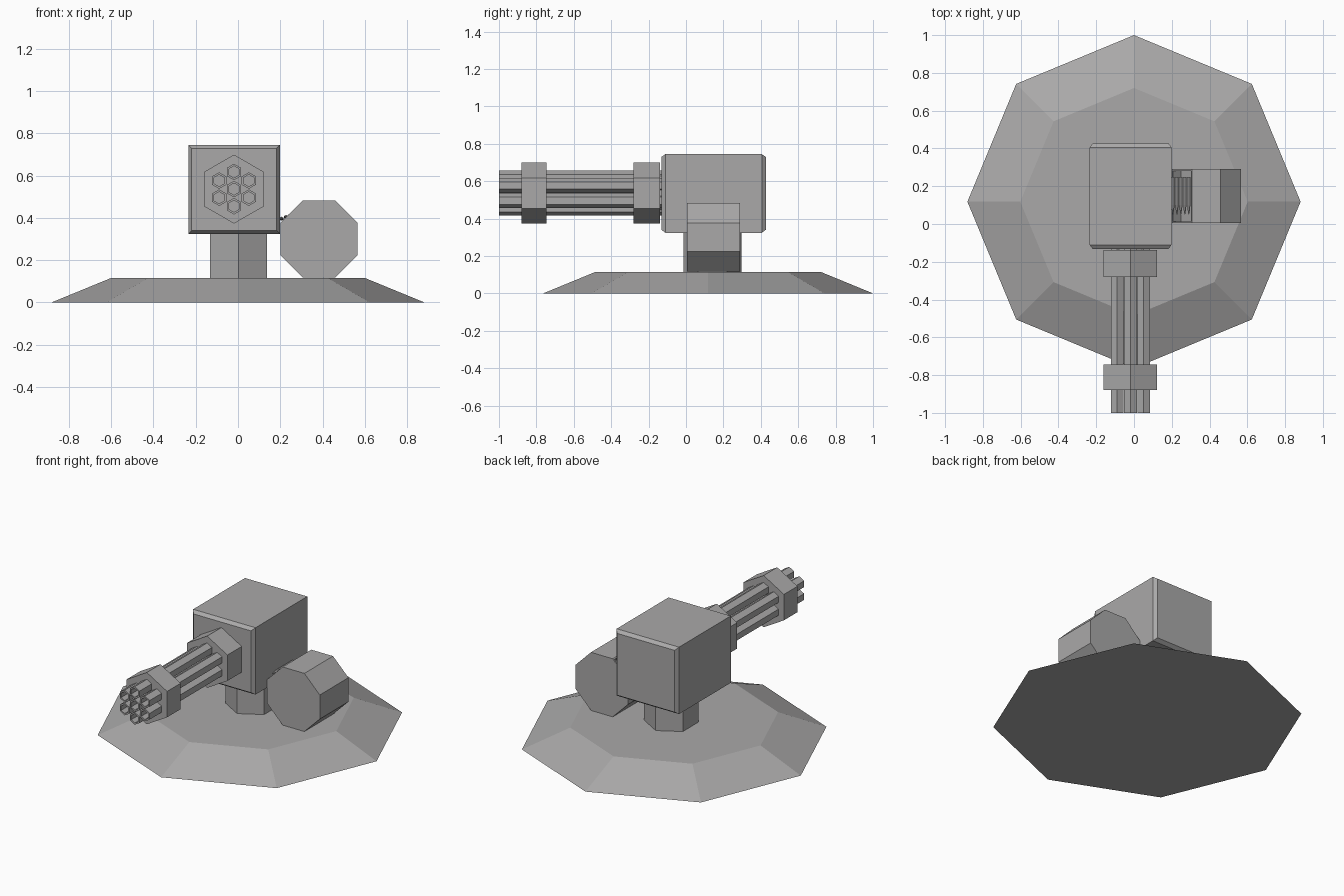
import bpy, bmesh, math
from mathutils import Vector

old = bpy.data.objects.get("Cube")
if old:
    bpy.data.objects.remove(old)

grey = bpy.data.materials.new("gunmetal grey")
grey.use_nodes = True
COLOUR = (0.4, 0.395, 0.395, 1)
grey.diffuse_color = COLOUR
grey.node_tree.nodes["Principled BSDF"].inputs["Base Color"].default_value = COLOUR


def ngon(n, r, centre, axis, start=0):
    """Ring of n points around a centre, facing along y or z."""
    pts = []
    for i in range(n):
        a = math.radians(start) + math.tau * i / n
        u, v = r * math.cos(a), r * math.sin(a)
        pts.append(Vector(centre) + Vector((u, 0, v) if axis == "y" else (u, v, 0)))
    return pts


def rect(x, z, y, inset):
    """Upright rectangle at depth y, shrunk by an inset."""
    x0, x1, z0, z1 = x[0] + inset, x[1] - inset, z[0] + inset, z[1] - inset
    return [Vector(p) for p in ((x0, y, z0), (x1, y, z0), (x1, y, z1), (x0, y, z1))]


def loft(name, rings, recess=None):
    """Skin consecutive rings and cap both ends; recess sinks a panel into a face."""
    bm = bmesh.new()
    loops = [[bm.verts.new(p) for p in ring] for ring in rings]
    n = len(loops[0])
    for a, b in zip(loops, loops[1:]):
        for i in range(n):
            j = (i + 1) % n
            bm.faces.new((a[i], a[j], b[j], b[i]))
    bm.faces.new(loops[0])
    bm.faces.new(loops[-1])
    bmesh.ops.recalc_face_normals(bm, faces=bm.faces[:])
    if recess:
        direction, border, depth = recess
        face = max(bm.faces, key=lambda f: f.normal.dot(direction))
        bmesh.ops.inset_individual(bm, faces=[face], thickness=border)
        bmesh.ops.inset_individual(bm, faces=[face], thickness=0.001, depth=-depth)
    mesh = bpy.data.meshes.new(name)
    bm.to_mesh(mesh)
    bm.free()
    mesh.materials.append(grey)
    ob = bpy.data.objects.new(name, mesh)
    bpy.context.collection.objects.link(ob)
    return ob


# Sloped octagonal base and hexagonal post
loft("base", [ngon(8, 0.882, (0, 0.118, 0), "z"), ngon(8, 0.602, (0, 0.118, 0.115), "z")])
loft("post", [ngon(6, 0.155, (0.003, 0.142, z), "z", 30) for z in (0.11, 0.34)])

# Housing with chamfered front and back rims
BX, BZ = (-0.235, 0.199), (0.324, 0.745)
loft("housing", [rect(BX, BZ, y, i) for y, i in
                 ((-0.132, 0.016), (-0.11, 0), (0.405, 0), (0.427, 0.016))])

# Collars around the barrel cluster
GX, GZ = -0.019, 0.536
for name, y0, y1 in (("front_collar", -0.88, -0.745), ("rear_collar", -0.28, -0.138)):
    loft(name, [ngon(6, 0.163, (GX, y, GZ), "y", 30) for y in (y0, y1)])

# Seven hollow hexagonal barrels
offsets = [Vector((GX, 0, GZ))] + ngon(6, 0.081, (GX, 0, GZ), "y", 30)
for i, c in enumerate(offsets):
    loft(f"barrel_{i}", [ngon(6, r, (c.x, y, c.z), "y", 30) for r, y in
                         ((0.028, -0.75), (0.028, -1), (0.039, -1), (0.039, -0.125))])

# Rear bridge between barrels and housing
loft("barrel_mount", [ngon(6, 0.11, (GX, y, GZ), "y", 30) for y in (-0.15, -0.12)])

# Octagonal ammunition drum with an opening in its upper inner facet
loft("ammo_drum", [ngon(8, 0.198, (0.383, y, 0.3), "y", 22.5) for y in (0.005, 0.29)],
     recess=(Vector((-1, 0, 1)), 0.012, 0.06))

# Pointed rounds feeding from the drum into the housing
for i in range(5):
    x, z = 0.206 + 0.021 * i, 0.396 + 0.008 * i
    loft(f"round_{i}", [ngon(6, r, (x, y, z), "y", 30) for r, y in
                        ((0.002, 0.05), (0.007, 0.075), (0.01, 0.1), (0.01, 0.25))])
